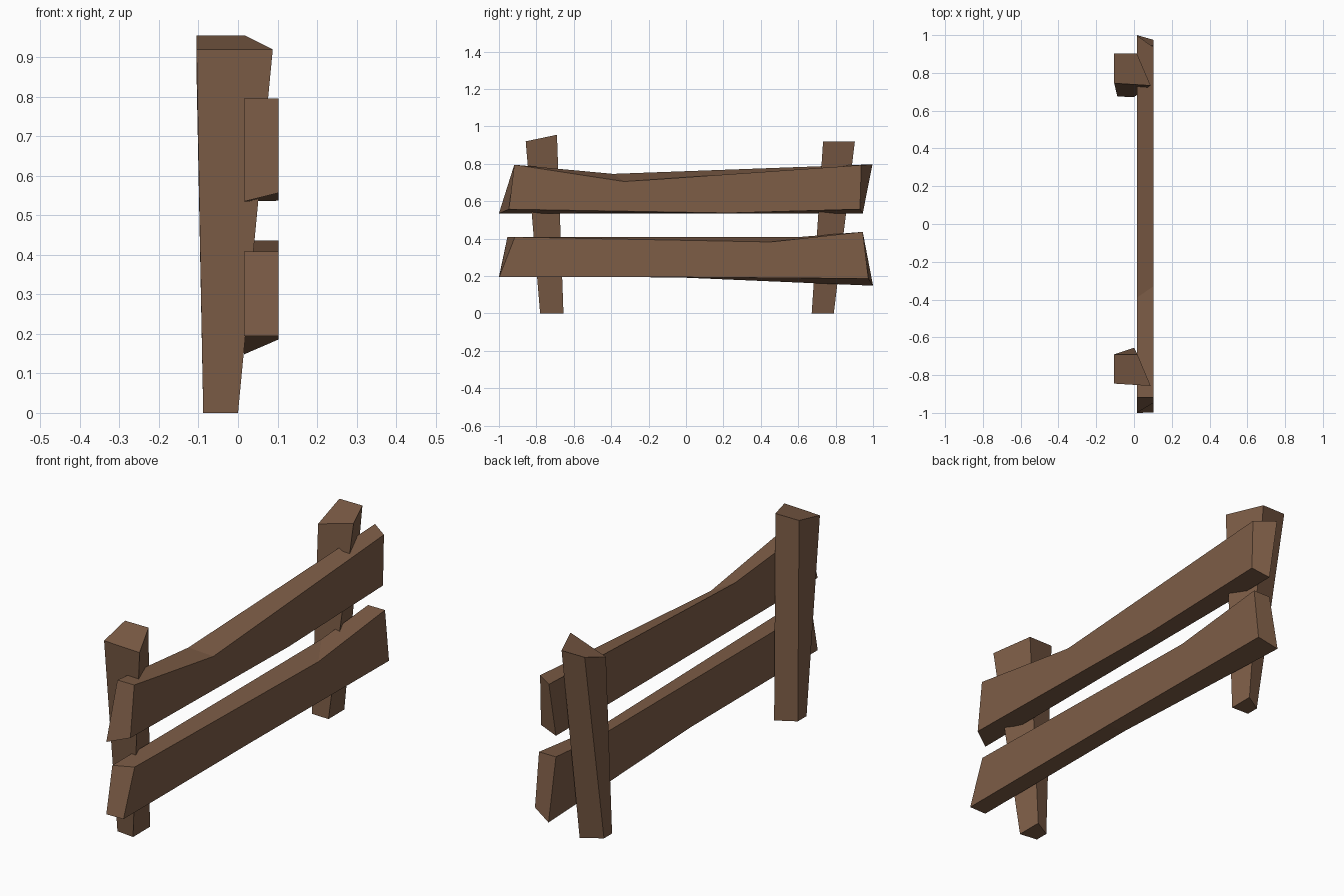
import bpy, bmesh

wood = bpy.data.materials.new("brown wood")
wood.diffuse_color = (0.205, 0.109, 0.062, 1)


def loft(name, sections):
    """Skin a row of four-point sections and cap both ends."""
    bm = bmesh.new()
    rings = [[bm.verts.new(p) for p in s] for s in sections]
    for a, b in zip(rings, rings[1:]):
        for i in range(4):
            j = (i + 1) % 4
            bm.faces.new((a[i], a[j], b[j], b[i]))
    bm.faces.new(rings[0])
    bm.faces.new(rings[-1])
    bmesh.ops.recalc_face_normals(bm, faces=bm.faces)
    me = bpy.data.meshes.new(name)
    bm.to_mesh(me)
    bm.free()
    me.materials.append(wood)
    ob = bpy.data.objects.new(name, me)
    bpy.context.collection.objects.link(ob)
    return ob


# Posts: tapered and leaning, each with a bottom and a top section
loft("left_post", [
    [(-0.088, -0.77, 0), (0, -0.78, 0), (0, -0.655, 0), (-0.088, -0.705, 0)],
    [(-0.105, -0.845, 0.92), (0.088, -0.857, 0.92), (0.018, -0.69, 0.955), (-0.105, -0.69, 0.955)],
])
loft("right_post", [
    [(-0.088, 0.675, 0), (0, 0.672, 0), (0, 0.79, 0), (-0.088, 0.735, 0)],
    [(-0.105, 0.745, 0.862), (0.088, 0.733, 0.92), (0.015, 0.903, 0.92), (-0.105, 0.903, 0.92)],
])


# Rails: each section is (y, z) of front bottom, front top, back top, back bottom
def rail(name, sections):
    xs = (0.103, 0.103, 0.015, 0.015)
    loft(name, [[(x, y, z) for x, (y, z) in zip(xs, s)] for s in sections])


rail("upper_rail", [
    [(-0.947, 0.557), (-0.918, 0.795), (-0.918, 0.795), (-1.0, 0.535)],
    [(0.23, 0.537), (-0.33, 0.705), (-0.39, 0.746), (0.23, 0.535)],
    [(0.93, 0.557), (0.937, 0.793), (0.997, 0.797), (0.945, 0.535)],
])
rail("lower_rail", [
    [(-0.998, 0.195), (-0.915, 0.408), (-0.955, 0.408), (-1.0, 0.195)],
    [(-0.05, 0.194), (0.45, 0.382), (0.6, 0.408), (-0.05, 0.193)],
    [(0.975, 0.186), (0.945, 0.436), (0.945, 0.436), (1.0, 0.148)],
])
